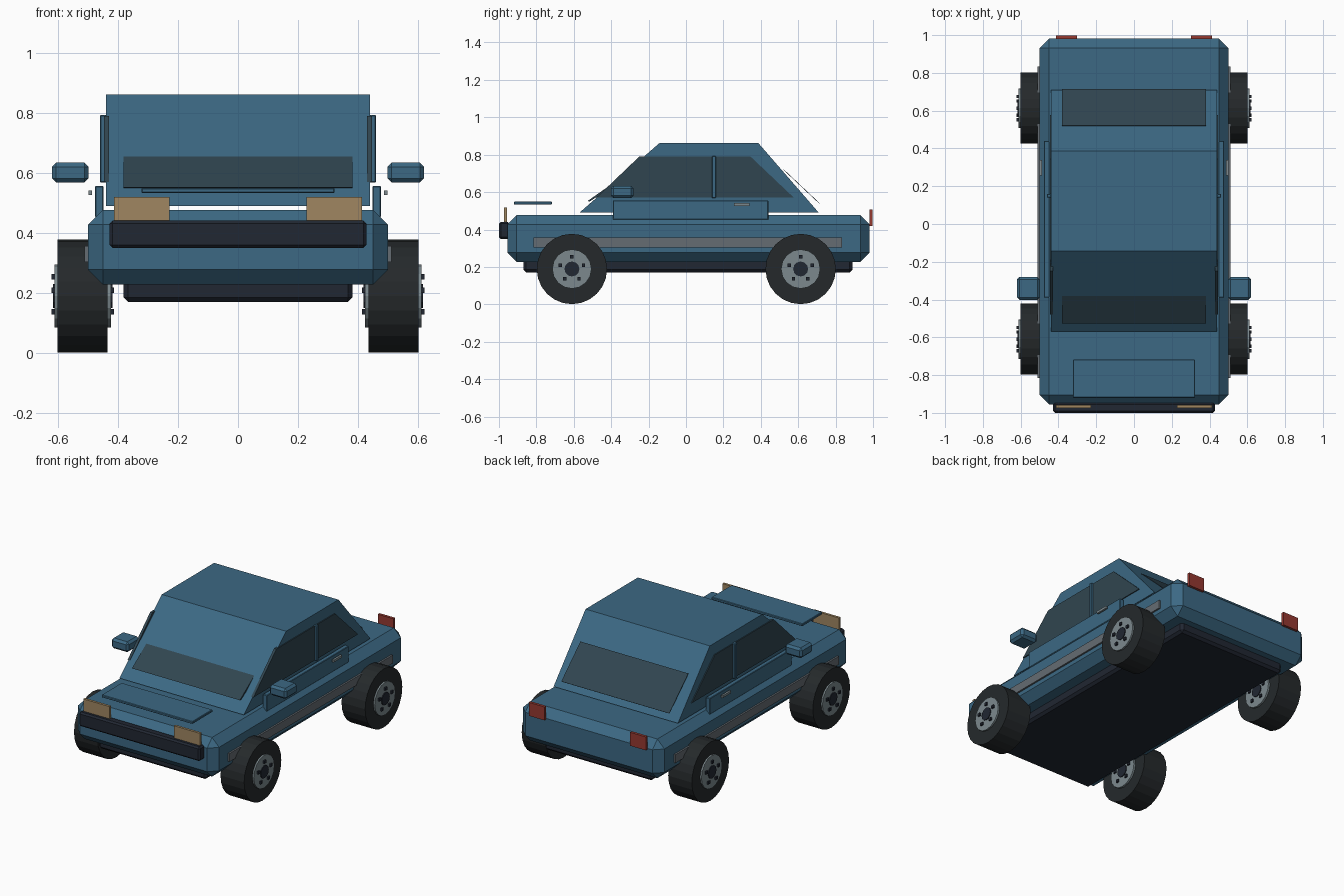
import bpy, bmesh, math
from mathutils import Matrix

if "Cube" in bpy.data.objects:
    bpy.data.objects.remove(bpy.data.objects["Cube"])


def material(name, r, g, b, a=1.0):
    m = bpy.data.materials.new(name)
    m.diffuse_color = (r, g, b, a)
    m.use_nodes = True
    m.node_tree.nodes["Principled BSDF"].inputs["Base Color"].default_value = m.diffuse_color
    return m


BLUE = material("blue_paint", 0.045, 0.14, 0.23)
DARK = material("dark_trim", 0.015, 0.02, 0.032)
GLASS = material("dark_glass", 0.03, 0.06, 0.08)
TYRE = material("rubber", 0.018, 0.022, 0.024)
METAL = material("metal", 0.2, 0.25, 0.27)
TRIM = material("grey_trim", 0.13, 0.15, 0.17)
LAMP = material("headlight", 0.35, 0.24, 0.12)
RED = material("tail_light", 0.3, 0.04, 0.03)


def finish(bm, name, mat, bevel=0):
    bmesh.ops.recalc_face_normals(bm, faces=bm.faces)
    me = bpy.data.meshes.new(name)
    bm.to_mesh(me)
    bm.free()
    me.materials.append(mat)
    ob = bpy.data.objects.new(name, me)
    bpy.context.collection.objects.link(ob)
    if bevel:
        mod = ob.modifiers.new("bevel", "BEVEL")
        mod.width = bevel
        mod.segments = 1
    return ob


def box(name, x, y, z, mat, bevel=0):
    bm = bmesh.new()
    size = [b - a for a, b in (x, y, z)]
    mid = [(a + b) / 2 for a, b in (x, y, z)]
    bmesh.ops.create_cube(bm, size=1, matrix=Matrix.Translation(mid) @ Matrix.Diagonal((*size, 1)))
    return finish(bm, name, mat, bevel)


def prism(name, profile, x0, x1, mat):
    """Side profile of (y, z) points extruded across x."""
    bm = bmesh.new()
    face = bm.faces.new([bm.verts.new((x0, y, z)) for y, z in profile])
    out = bmesh.ops.extrude_face_region(bm, geom=[face])["geom"]
    bmesh.ops.translate(bm, vec=(x1 - x0, 0, 0), verts=[v for v in out if isinstance(v, bmesh.types.BMVert)])
    return finish(bm, name, mat)


def cylinder(name, x0, x1, y, z, radius, sides, mat):
    bm = bmesh.new()
    m = Matrix.Translation(((x0 + x1) / 2, y, z)) @ Matrix.Rotation(math.pi / 2, 4, "Y")
    bmesh.ops.create_cone(bm, cap_ends=True, segments=sides, radius1=radius, radius2=radius,
                          depth=abs(x1 - x0), matrix=m)
    return finish(bm, name, mat)


def span(s, a, b):
    return tuple(sorted((s * a, s * b)))


# Lower body and underside
box("body", (-0.5, 0.5), (-0.955, 0.982), (0.227, 0.477), BLUE, 0.05)
box("underbody", (-0.382, 0.382), (-0.87, 0.89), (0.17, 0.26), DARK, 0.015)

# Cabin
prism("cabin", [(-0.57, 0.49), (-0.142, 0.862), (0.387, 0.862), (0.71, 0.49)], -0.44, 0.44, BLUE)
prism("windshield", [(-0.527, 0.552), (-0.35, 0.676), (-0.34, 0.662), (-0.515, 0.55)], -0.382, 0.382, GLASS)
prism("rear_window", [(0.522, 0.722), (0.715, 0.54), (0.713, 0.538), (0.52, 0.72)], -0.382, 0.382, GLASS)

# Hood panel and front bumper
box("hood_panel", (-0.322, 0.322), (-0.92, -0.717), (0.533, 0.549), BLUE, 0.003)
box("front_bumper", (-0.428, 0.428), (-1.0, -0.945), (0.35, 0.441), DARK, 0.01)

for s, side in ((-1, "left"), (1, "right")):
    # Side windows, pillars and doors
    prism("side_window_" + side, [(-0.48, 0.57), (-0.25, 0.79), (0.345, 0.79), (0.577, 0.57)],
          s * 0.43, s * 0.446, GLASS)
    box("pillar_" + side, span(s, 0.438, 0.46), (0.139, 0.16), (0.568, 0.793), BLUE, 0.003)
    box("door_" + side, span(s, 0.448, 0.477), (-0.39, 0.44), (0.452, 0.556), BLUE, 0.003)
    box("door_handle_" + side, span(s, 0.486, 0.499), (0.256, 0.34), (0.526, 0.541), METAL)
    box("side_trim_" + side, span(s, 0.495, 0.511), (-0.815, 0.835), (0.303, 0.356), TRIM)
    box("mirror_" + side, span(s, 0.498, 0.62), (-0.402, -0.28), (0.568, 0.634), BLUE, 0.014)
    # Lamps
    box("headlight_" + side, span(s, 0.228, 0.413), (-0.974, -0.958), (0.42, 0.519), LAMP)
    box("tail_light_" + side, span(s, 0.303, 0.414), (0.98, 0.998), (0.42, 0.506), RED)
    # Wheels, with hub details showing on both faces
    for y, end in ((-0.61, "front"), (0.613, "rear")):
        tag = end + "_" + side
        z = 0.189
        tyre = cylinder("tyre_" + tag, s * 0.435, s * 0.602, y, z, 0.188, 24, TYRE)
        cylinder("rim_" + tag, s * 0.423, s * 0.612, y, z, 0.105, 16, METAL)
        cylinder("hub_" + tag, s * 0.418, s * 0.617, y, z, 0.04, 12, DARK)
        for k in range(5):
            a = math.tau * k / 5 + math.pi / 2
            cy, cz = y + 0.065 * math.cos(a), z + 0.065 * math.sin(a)
            box(f"lug_nut_{tag}_{k + 1}", span(s, 0.413, 0.622), (cy - 0.009, cy + 0.009),
                (cz - 0.009, cz + 0.009), DARK)
